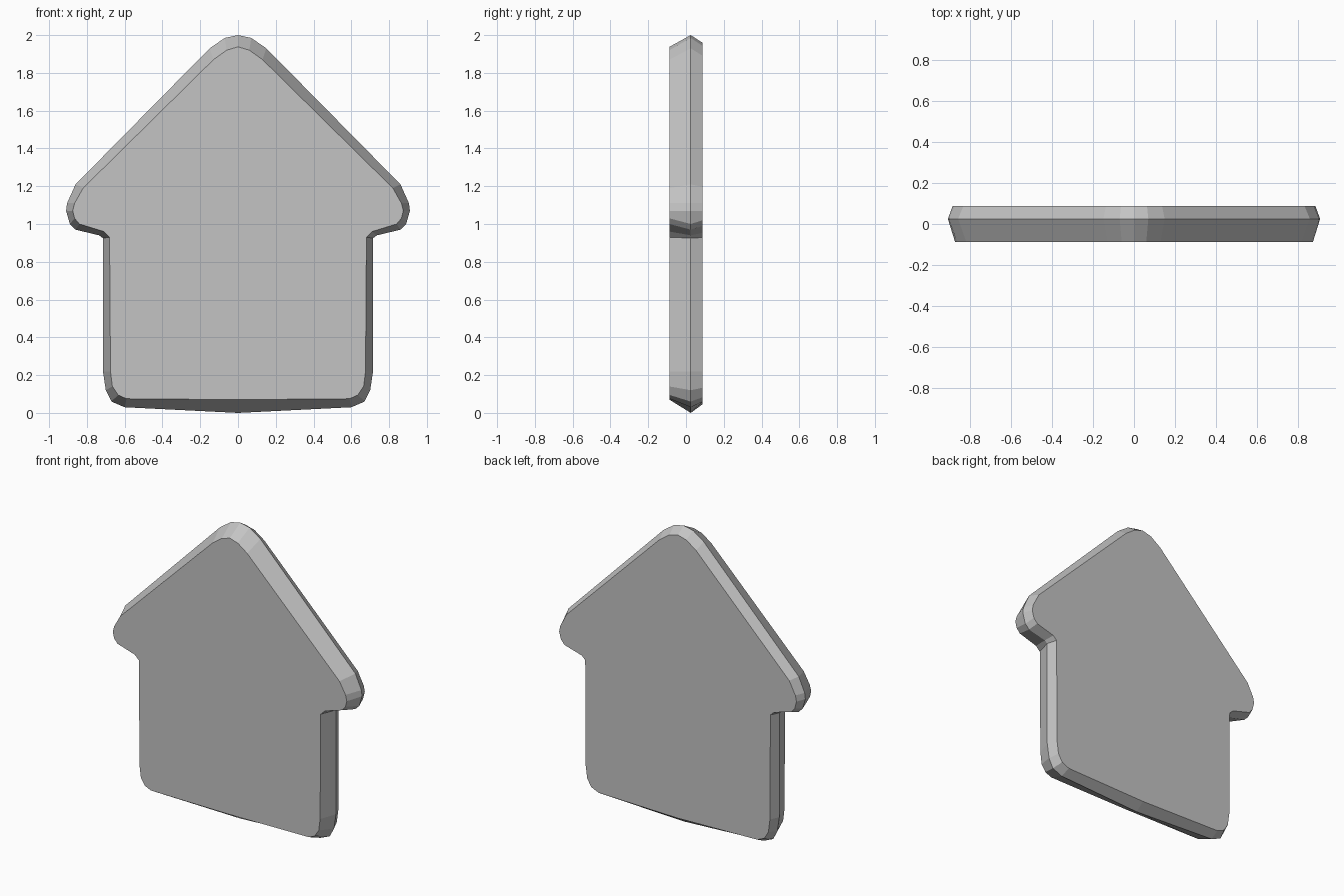
import bpy
import bmesh

cube = bpy.data.objects.get("Cube")
if cube:
    bpy.data.objects.remove(cube, do_unlink=True)

# One flat grey for the whole plaque
grey = bpy.data.materials.new("light grey")
grey.use_nodes = True
colour = (0.55, 0.55, 0.55, 1)
grey.diffuse_color = colour
grey.node_tree.nodes["Principled BSDF"].inputs["Base Color"].default_value = colour

# Half outlines (x, z) from bottom centre to peak: widest edge and front face
widest = [(0, 0), (.6, .03), (.67, .06), (.7, .12), (.715, .22),
          (.715, .925), (.735, .94), (.86, .97), (.89, 1.0), (.91, 1.07),
          (.905, 1.11), (.86, 1.21), (.15, 1.93), (.07, 1.985), (0, 2)]
front = [(0, .07), (.59, .075), (.635, .095), (.665, .14), (.675, .22),
         (.68, .93), (.71, .96), (.84, 1.0), (.865, 1.03), (.875, 1.07),
         (.865, 1.11), (.82, 1.19), (.13, 1.87), (.06, 1.92), (0, 1.938)]
back = [(a + (c - a) * .65, b + (d - b) * .65)
        for (a, b), (c, d) in zip(widest, front)]


def mirrored(half):
    return half + [(-x, z) for x, z in half[-2:0:-1]]


# House-shaped plaque: three rings joined by bevelled sides
bm = bmesh.new()
rings = [[bm.verts.new((x, y, z)) for x, z in mirrored(half)]
         for half, y in ((front, -.0875), (widest, .025), (back, .0875))]
for near, far in zip(rings, rings[1:]):
    for i in range(len(near)):
        bm.faces.new((near[i - 1], near[i], far[i], far[i - 1]))
bm.faces.new(rings[0])
bm.faces.new(rings[-1][::-1])
bmesh.ops.recalc_face_normals(bm, faces=bm.faces[:])

mesh = bpy.data.meshes.new("house_plaque")
bm.to_mesh(mesh)
bm.free()
mesh.materials.append(grey)
plaque = bpy.data.objects.new("house_plaque", mesh)
bpy.context.collection.objects.link(plaque)
